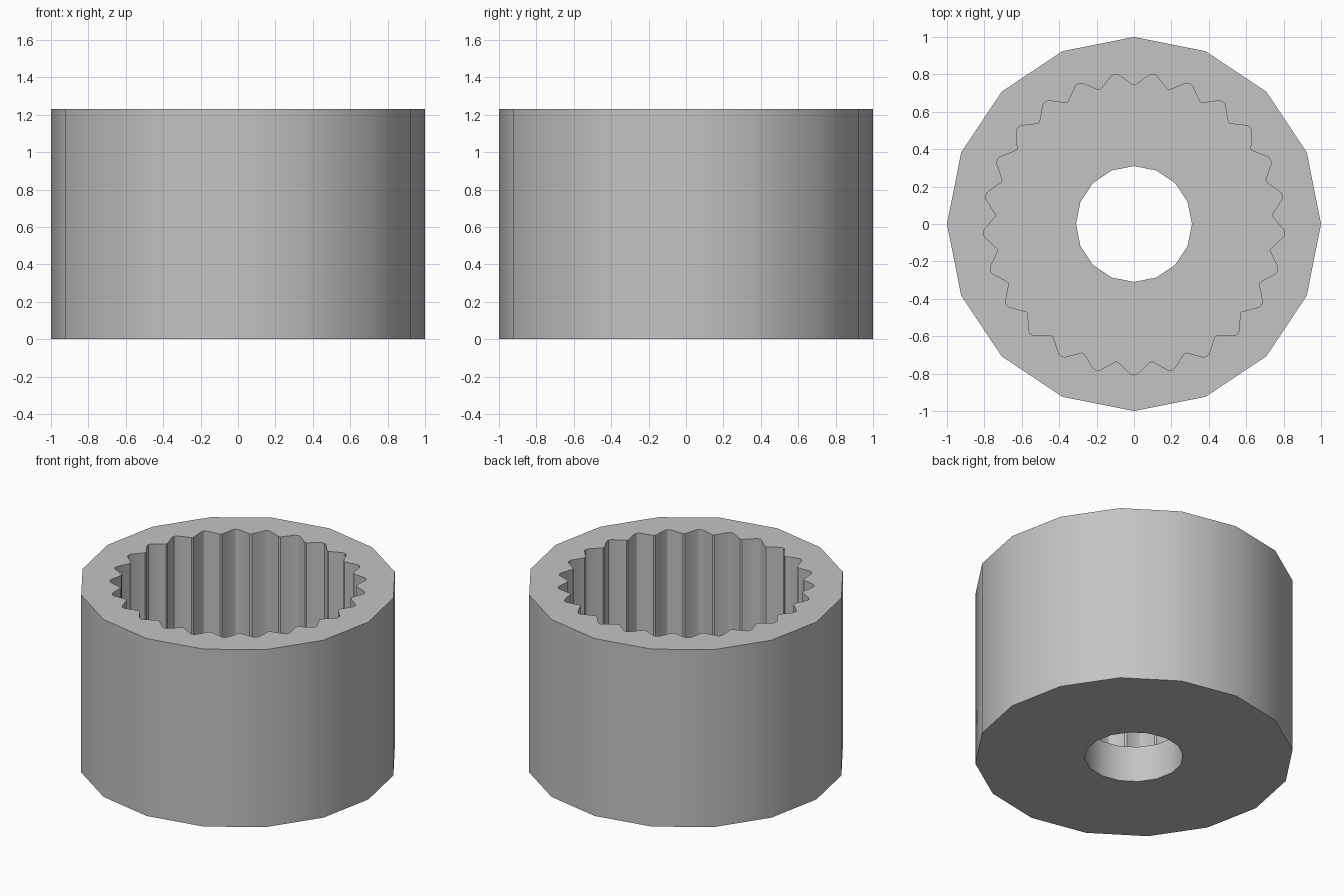
import bpy, bmesh
from math import sin, cos, pi, radians

cube = bpy.data.objects.get("Cube")
if cube:
    bpy.data.objects.remove(cube)

HEIGHT, FLOOR = 1.23, 0.25
SIDES, TEETH = 16, 25

# Single grey metal
grey = bpy.data.materials.new("grey metal")
grey.use_nodes = True
colour = (0.55, 0.55, 0.55, 1)
grey.diffuse_color = colour
grey.node_tree.nodes["Principled BSDF"].inputs["Base Color"].default_value = colour


def polygon(radius):
    return [(radius, 2 * pi * i / SIDES) for i in range(SIDES)]


def spline_profile():
    # One groove: blunt tip, straight flanks, blunt ridge
    groove = [(-1.3, 0.802), (0, 0.807), (1.3, 0.802), (6.7, 0.742), (7.7, 0.742)]
    step = 360 / TEETH
    return [(r, radians(-90 + t * step + a)) for t in range(TEETH) for a, r in groove]


bm = bmesh.new()


def ring(profile, z):
    verts = [bm.verts.new((r * cos(a), r * sin(a), z)) for r, a in profile]
    edges = [bm.edges.new((v, verts[i - 1])) for i, v in enumerate(verts)]
    return verts, edges


def wall(profile, low, high):
    a, low_edges = ring(profile, low)
    b, high_edges = ring(profile, high)
    for i in range(len(a)):
        bm.faces.new((a[i - 1], a[i], b[i], b[i - 1]))
    return low_edges, high_edges


def cap(outer, inner):
    bmesh.ops.triangle_fill(bm, edges=outer + inner, use_beauty=True)


# Outer wall, splined recess and through hole
outer_low, outer_high = wall(polygon(1), 0, HEIGHT)
recess_low, recess_high = wall(spline_profile(), FLOOR, HEIGHT)
hole_low, hole_high = wall(polygon(0.31), 0, FLOOR)

# Rim, recess floor and underside
cap(outer_high, recess_high)
cap(recess_low, hole_high)
cap(outer_low, hole_low)
bmesh.ops.recalc_face_normals(bm, faces=bm.faces[:])

mesh = bpy.data.meshes.new("splined_socket")
bm.to_mesh(mesh)
bm.free()
mesh.materials.append(grey)
socket = bpy.data.objects.new("splined_socket", mesh)
bpy.context.collection.objects.link(socket)

# Smooth shading with sharp corners kept
bpy.ops.object.select_all(action="DESELECT")
socket.select_set(True)
bpy.context.view_layer.objects.active = socket
bpy.ops.object.shade_smooth_by_angle(angle=radians(30))
